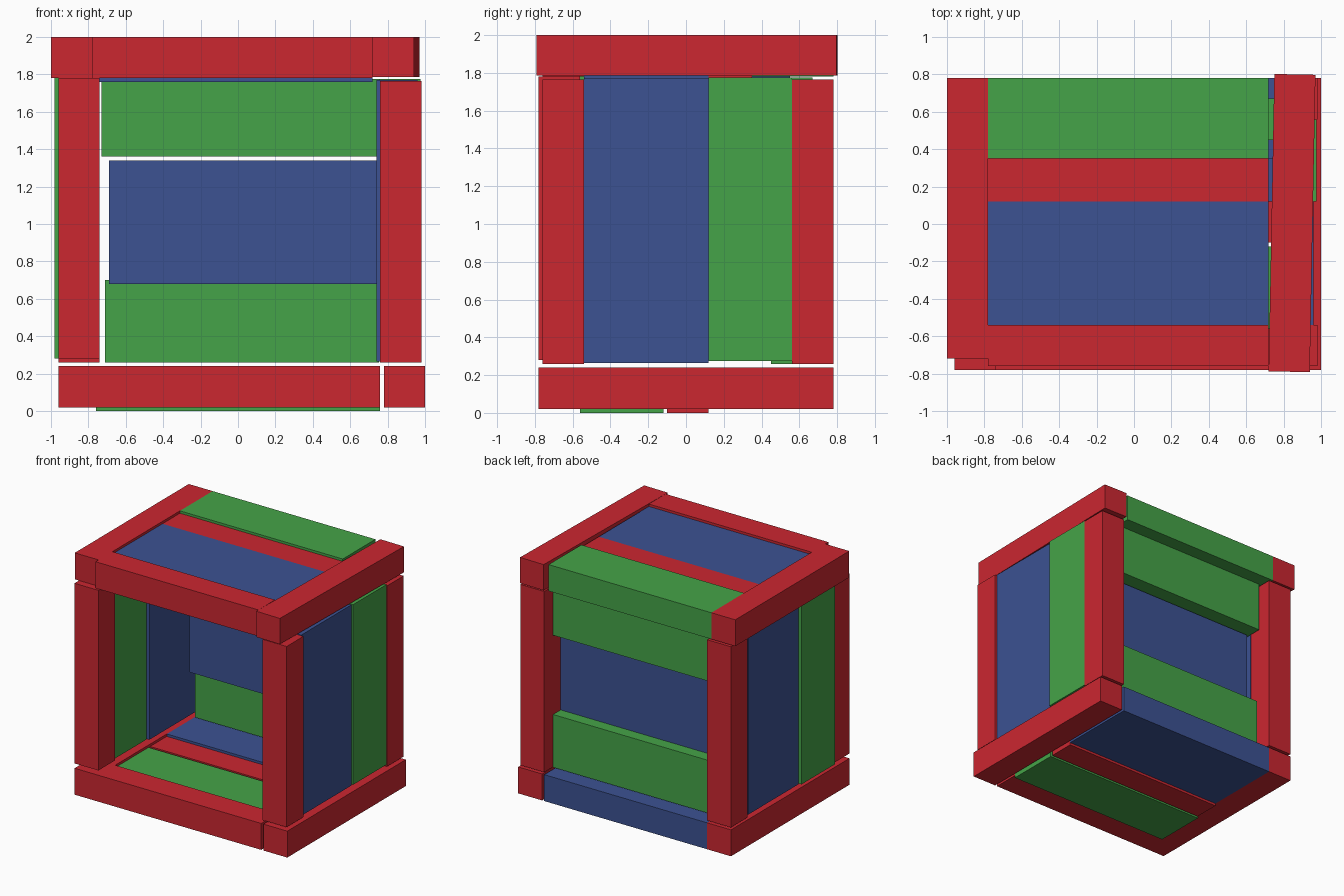
import bpy, math

if "Cube" in bpy.data.objects:
    bpy.data.objects.remove(bpy.data.objects["Cube"])


def mat(name, rgb):
    m = bpy.data.materials.new(name)
    m.diffuse_color = (*rgb, 1)
    m.use_nodes = True
    m.node_tree.nodes["Principled BSDF"].inputs["Base Color"].default_value = m.diffuse_color
    return m


RED = mat("red", (0.60, 0.02, 0.03))
GREEN = mat("green", (0.06, 0.37, 0.065))
BLUE = mat("blue", (0.045, 0.085, 0.29))


# Box given by its x, y and z ranges, optionally turned about z
def bar(name, m, x, y, z, turn=0):
    bpy.ops.mesh.primitive_cube_add(size=1)
    o = bpy.context.object
    o.name = name
    o.location = [(r[0] + r[1]) / 2 for r in (x, y, z)]
    o.scale = [r[1] - r[0] for r in (x, y, z)]
    o.rotation_euler.z = math.radians(turn)
    o.data.materials.append(m)


# Start + thickness of one square bar
def t(a):
    return (a, a + 0.22)


# Bottom frame
bar("bottom_front_beam", RED, (-0.96, 0.76), t(-0.78), t(0.02))
bar("bottom_right_beam", RED, t(0.78), (-0.78, 0.78), t(0.02))
bar("bottom_left_beam", RED, t(-0.96), (-0.56, 0.78), t(0.02))

# Floor planks
bar("floor_green_plank", GREEN, (-0.76, 0.76), (-0.56, -0.12), t(0.0))
bar("floor_red_strip", RED, (-0.74, 0.76), (-0.10, 0.12), t(0.0))
bar("floor_blue_plank", BLUE, (-0.74, 0.76), (0.12, 0.78), t(0.02))

# Corner posts
bar("front_left_post", RED, t(-0.96), t(-0.78), (0.28, 1.78))
bar("front_right_post", RED, t(0.76), t(-0.76), (0.26, 1.765))
bar("back_left_post", RED, t(-0.96), t(0.56), (0.26, 1.765))
bar("back_right_post", RED, t(0.76), t(0.56), (0.26, 1.765))

# Side planks
bar("left_green_plank", GREEN, t(-0.98), (-0.56, -0.12), (0.28, 1.78))
bar("left_blue_plank", BLUE, t(-0.96), (-0.11, 0.55), (0.28, 1.78))
bar("right_blue_plank", BLUE, t(0.74), (-0.54, 0.12), (0.265, 1.77))
bar("right_green_plank", GREEN, t(0.755), (0.12, 0.56), (0.275, 1.775))

# Back planks
bar("back_lower_plank", GREEN, (-0.71, 0.755), t(0.45), (0.26, 0.70))
bar("back_middle_plank", BLUE, (-0.69, 0.755), t(0.35), (0.68, 1.34))
bar("back_upper_plank", GREEN, (-0.73, 0.755), t(0.45), (1.36, 1.775))

# Top frame, right beam slightly askew
bar("top_front_beam", RED, (-0.78, 0.72), t(-0.76), t(1.78))
bar("top_left_beam", RED, t(-1.0), (-0.72, 0.78), t(1.78))
bar("top_right_beam", RED, t(0.735), (-0.79, 0.80), (1.785, 2.0), -1.1)

# Roof planks
bar("roof_blue_plank", BLUE, (-0.78, 0.72), (-0.54, 0.12), t(1.76))
bar("roof_red_strip", RED, (-0.78, 0.72), (0.12, 0.35), t(1.76))
bar("roof_green_plank", GREEN, (-0.78, 0.72), (0.35, 0.78), t(1.78))
